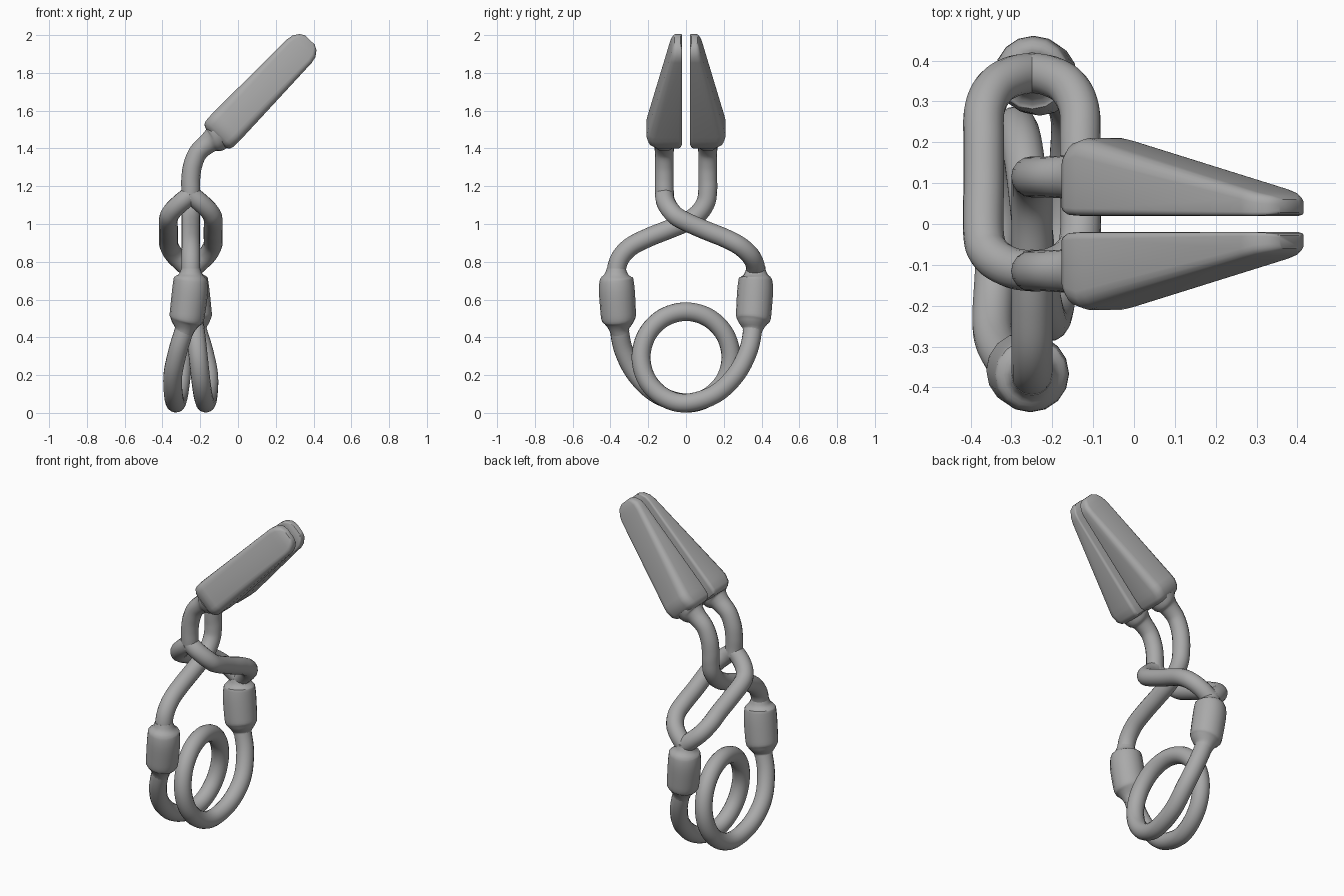
import bpy, bmesh, math
from mathutils import Vector

CX = -0.25      # x of the tool's centre plane
TUBE = 0.05     # rod radius

cube = bpy.data.objects.get("Cube")
if cube:
    bpy.data.objects.remove(cube)

grey = bpy.data.materials.new("plain_grey")
grey.use_nodes = True
grey.diffuse_color = (0.4, 0.4, 0.4, 1)
grey.node_tree.nodes["Principled BSDF"].inputs["Base Color"].default_value = (0.4, 0.4, 0.4, 1)


def activate(obj):
    bpy.ops.object.select_all(action='DESELECT')
    obj.select_set(True)
    bpy.context.view_layer.objects.active = obj


def catmull(points, steps=6):
    """Smooth 4D path (x, y, z, radius) through the given points."""
    p = [points[0]] + points + [points[-1]]
    out = []
    for a, b, c, d in zip(p, p[1:], p[2:], p[3:]):
        for i in range(steps):
            t = i / steps
            out.append(b + (c - a) * (t / 2) + (a * 2 - b * 5 + c * 4 - d) * (t * t / 2)
                       + (b * 3 - a - c * 3 + d) * (t ** 3 / 2))
    return out + [points[-1]]


def rod(name, points, steps=6):
    """Round rod; points are (x offset, y, z[, radius])."""
    pts = [Vector((CX + q[0], q[1], q[2], q[3] if len(q) > 3 else TUBE)) for q in points]
    path = catmull(pts, steps)
    curve = bpy.data.curves.new(name, 'CURVE')
    curve.dimensions = '3D'
    curve.bevel_depth = 1.0
    curve.bevel_resolution = 6
    curve.use_fill_caps = True
    spline = curve.splines.new('POLY')
    spline.points.add(len(path) - 1)
    for sp, v in zip(spline.points, path):
        sp.co = (v.x, v.y, v.z, 1)
        sp.radius = v.w
    curve.materials.append(grey)
    obj = bpy.data.objects.new(name, curve)
    bpy.context.collection.objects.link(obj)
    activate(obj)
    bpy.ops.object.convert(target='MESH')
    bpy.ops.object.shade_smooth_by_angle(angle=math.radians(40))
    return obj


def turned(points):
    """Half turn about the vertical centre axis."""
    return [(-q[0], -q[1]) + tuple(q[2:]) for q in points]


def jaw(name, side):
    """Lofted wedge with rounded rectangular sections, leaning toward +x."""
    ang = math.radians(46)
    along = Vector((math.cos(ang), 0, math.sin(ang)))
    across = Vector((-math.sin(ang), 0, math.cos(ang)))
    base = Vector((-0.105, 0, 1.47))
    # distance along, half width, inner y, outer y, corner radius
    sections = [(-0.02, 0.075, 0.045, 0.165, 0.04), (-0.01, 0.092, 0.028, 0.185, 0.045),
                (0.01, 0.1, 0.022, 0.2, 0.045), (0.05, 0.102, 0.02, 0.21, 0.045),
                (0.08, 0.102, 0.02, 0.205, 0.045), (0.62, 0.09, 0.02, 0.086, 0.025),
                (0.655, 0.083, 0.02, 0.077, 0.024), (0.685, 0.062, 0.022, 0.069, 0.02),
                (0.7, 0.035, 0.028, 0.06, 0.014)]
    bm = bmesh.new()
    rings = []
    for s, w, y0, y1, r in sections:
        ring = []
        inner = r * 0.4
        corners = [(w, y1, r, 0), (-w, y1, r, 1), (-w, y0, inner, 2), (w, y0, inner, 3)]
        for cw, cy, cr, quarter in corners:
            ow = cw - math.copysign(cr, cw)
            oy = cy - cr if quarter < 2 else cy + cr
            for k in range(5):
                a = (quarter + k / 4) * math.pi / 2
                co = base + along * s + across * (ow + cr * math.cos(a))
                co.y = side * (oy + cr * math.sin(a))
                ring.append(bm.verts.new(co))
        rings.append(ring)
    for low, high in zip(rings, rings[1:]):
        for i in range(len(low)):
            j = (i + 1) % len(low)
            bm.faces.new((low[i], low[j], high[j], high[i]))
    bm.faces.new(rings[0])
    bm.faces.new(rings[-1])
    bmesh.ops.recalc_face_normals(bm, faces=bm.faces)
    mesh = bpy.data.meshes.new(name)
    bm.to_mesh(mesh)
    bm.free()
    mesh.materials.append(grey)
    obj = bpy.data.objects.new(name, mesh)
    bpy.context.collection.objects.link(obj)
    activate(obj)
    bpy.ops.object.shade_smooth_by_angle(angle=math.radians(40))


# Jaws
jaw("back_jaw", 1)
jaw("front_jaw", -1)

# Bent necks that flare into the jaws
neck = [(0.145, 0.115, 1.47, 0.085), (0.125, 0.115, 1.45, 0.075), (0.095, 0.115, 1.43, 0.056),
        (0.04, 0.115, 1.38), (0.01, 0.115, 1.31), (0, 0.115, 1.24)]
bend = [(0, 0.115, 1.18)]

# Single arm: from the back jaw through the slot to the front grip
rod("single_arm", neck + bend + [
    (0, 0.105, 1.115), (0, 0.065, 1.055), (0, 0, 1.01), (0, -0.1, 0.968), (0, -0.2, 0.928),
    (0, -0.29, 0.882), (0, -0.345, 0.825), (0, -0.368, 0.76), (0, -0.368, 0.68)])

# Slotted arm: from the front jaw, splitting around the single arm
rod("slotted_arm_neck", [(q[0], -q[1]) + tuple(q[2:]) for q in neck + bend] + [(0, -0.112, 1.135)])
for label, s in (("left", 1), ("right", -1)):
    rod(label + "_slot_rail", [
        (0, -0.115, 1.155), (s * 0.05, -0.107, 1.115), (s * 0.098, -0.078, 1.068),
        (s * 0.118, -0.03, 1.027), (s * 0.118, 0.1, 0.968), (s * 0.118, 0.2, 0.928),
        (s * 0.116, 0.28, 0.887), (s * 0.09, 0.335, 0.84), (s * 0.045, 0.362, 0.795),
        (0, 0.37, 0.755)])
rod("slotted_arm_foot", [(0, 0.37, 0.775), (0, 0.369, 0.68)])

# Spring: one full coil, symmetric under a half turn
half = [(-0.01, -0.365, 0.6), (-0.03, -0.355, 0.46), (-0.068, -0.33, 0.33),
        (-0.095, -0.262, 0.2), (-0.092, -0.15, 0.097), (-0.08, 0, 0.052)]
for k in range(1, 6):
    a = math.pi * k / 6
    half.append((-0.08 * (1 - k / 6), 0.238 * math.sin(a), 0.294 - 0.242 * math.cos(a)))
rod("coil_spring", half + [(0, 0, 0.536)] + turned(half)[::-1])

# Grip sleeves with tapered ends
sleeve = [(0, -0.369, 0.765, 0.05), (0, -0.369, 0.735, 0.062), (-0.001, -0.369, 0.715, 0.084),
          (-0.002, -0.368, 0.7, 0.09), (-0.004, -0.366, 0.645, 0.095), (-0.015, -0.36, 0.55, 0.094),
          (-0.022, -0.357, 0.5, 0.091), (-0.026, -0.355, 0.48, 0.08), (-0.032, -0.353, 0.445, 0.055),
          (-0.038, -0.349, 0.425, 0.05)]
rod("front_grip_sleeve", sleeve, 3)
rod("back_grip_sleeve", turned(sleeve), 3)
